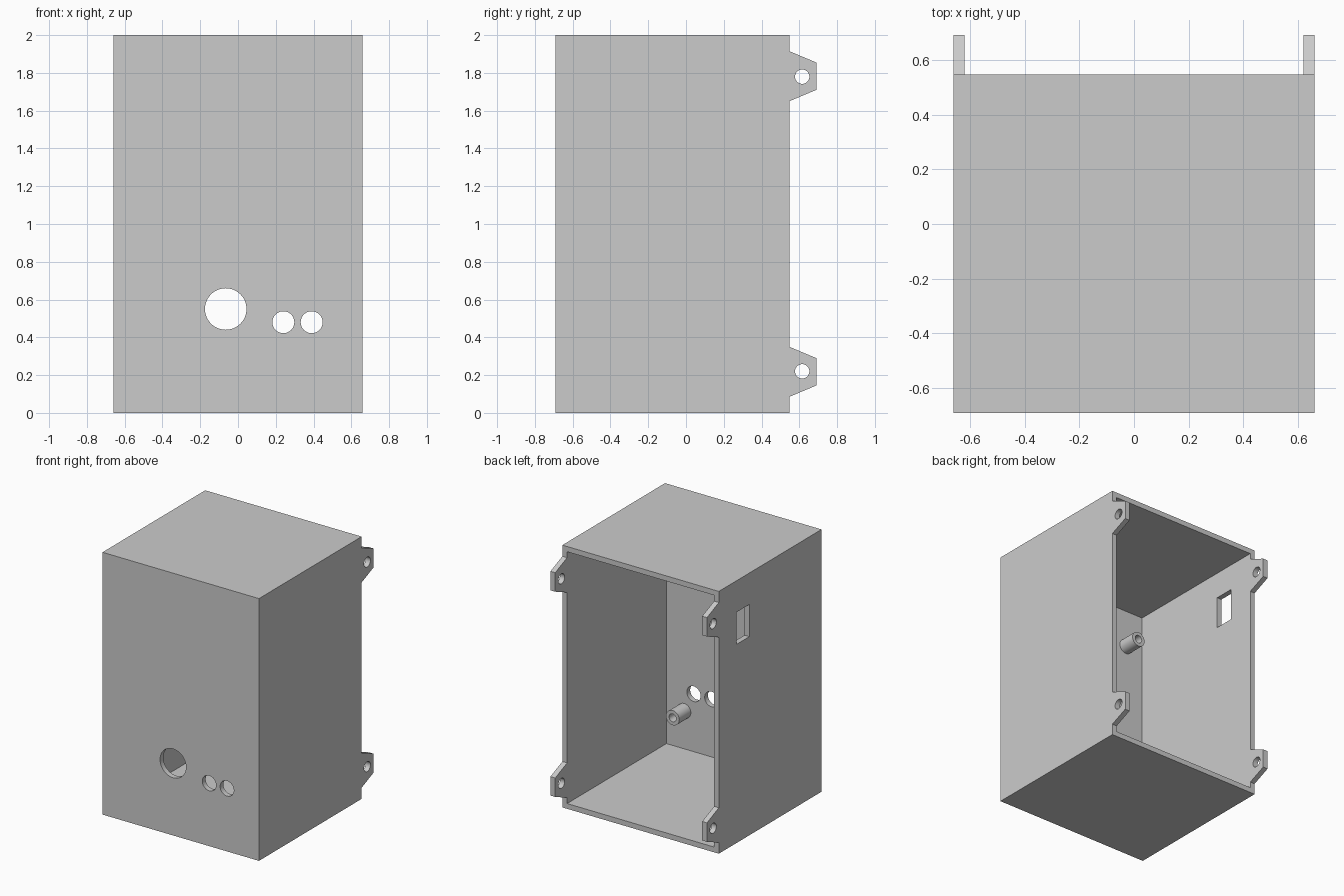
import bpy, bmesh, math
from mathutils import Matrix

cube = bpy.data.objects.get("Cube")
if cube:
    bpy.data.objects.remove(cube, do_unlink=True)

grey = bpy.data.materials.new("light_grey_plastic")
grey.use_nodes = True
grey.diffuse_color = (0.6, 0.6, 0.6, 1)
grey.node_tree.nodes["Principled BSDF"].inputs["Base Color"].default_value = (0.6, 0.6, 0.6, 1)

# Enclosure dimensions
W, FRONT, BACK, H, T = 0.66, -0.69, 0.547, 2.0, 0.04


def finish(name, bm):
    bmesh.ops.recalc_face_normals(bm, faces=bm.faces)
    mesh = bpy.data.meshes.new(name)
    bm.to_mesh(mesh)
    bm.free()
    mesh.materials.append(grey)
    obj = bpy.data.objects.new(name, mesh)
    bpy.context.collection.objects.link(obj)
    return obj


def box(name, low, high):
    bm = bmesh.new()
    bmesh.ops.create_cube(bm, size=1)
    for v in bm.verts:
        v.co = [h if c > 0 else l for c, l, h in zip(v.co, low, high)]
    return finish(name, bm)


def cylinder(name, center, radius, depth, axis):
    turn = Matrix.Rotation(math.pi / 2, 4, "X" if axis == "Y" else "Y")
    bm = bmesh.new()
    bmesh.ops.create_cone(bm, cap_ends=True, segments=48, radius1=radius, radius2=radius,
                          depth=depth, matrix=Matrix.Translation(center) @ turn)
    return finish(name, bm)


def cut(obj, cutter):
    mod = obj.modifiers.new("cut", "BOOLEAN")
    mod.operation, mod.solver, mod.object = "DIFFERENCE", "EXACT", cutter
    bpy.context.view_layer.objects.active = obj
    bpy.ops.object.modifier_apply(modifier=mod.name)
    bpy.data.objects.remove(cutter, do_unlink=True)


def smooth(obj):
    bpy.ops.object.select_all(action="DESELECT")
    obj.select_set(True)
    bpy.context.view_layer.objects.active = obj
    bpy.ops.object.shade_smooth_by_angle(angle=math.radians(30))


# Hollow enclosure, open at the back
shell = box("enclosure", (-W, FRONT, 0), (W, BACK, H))
cut(shell, box("cavity", (T - W, FRONT + T, T), (W - T, BACK + 0.2, H - T)))

# Round openings in the front panel
for x, z, r in [(-0.065, 0.55, 0.11), (0.24, 0.48, 0.058), (0.39, 0.48, 0.058)]:
    cut(shell, cylinder("front_hole", (x, FRONT, z), r, 0.2, "Y"))

# Rectangular port in one side wall
cut(shell, box("side_port", (-W - 0.1, 0.18, 1.515), (-W + 0.1, 0.335, 1.76)))
smooth(shell)


def mounting_tab(side, end):
    # Tapered tab in the y-z plane, mirrored about mid height for the upper end
    profile = [(BACK, 0.085), (0.69, 0.145), (0.69, 0.29), (BACK, 0.35)]
    level = lambda z: H - z if end == "upper" else z
    sx = 1 if side == "left" else -1
    bm = bmesh.new()
    face = bm.faces.new([bm.verts.new((sx * W, y, level(z))) for y, z in profile])
    extruded = bmesh.ops.extrude_face_region(bm, geom=[face])["geom"]
    verts = [g for g in extruded if isinstance(g, bmesh.types.BMVert)]
    bmesh.ops.translate(bm, verts=verts, vec=(-sx * T, 0, 0))
    tab = finish(f"{side}_{end}_mounting_tab", bm)
    cut(tab, cylinder("screw_hole", (sx * W, 0.615, level(0.22)), 0.038, 0.2, "X"))
    smooth(tab)


def standoff(side, end):
    # Hollow post on the inside of the front panel
    x = 0.47 if side == "left" else -0.47
    z = 1.67 if end == "upper" else 0.33
    y = FRONT + T
    post = cylinder(f"{side}_{end}_standoff", (x, y + 0.07, z), 0.056, 0.14, "Y")
    cut(post, cylinder("bore", (x, y + 0.1, z), 0.03, 0.2, "Y"))
    smooth(post)


for side in ("left", "right"):
    for end in ("upper", "lower"):
        mounting_tab(side, end)
        standoff(side, end)
